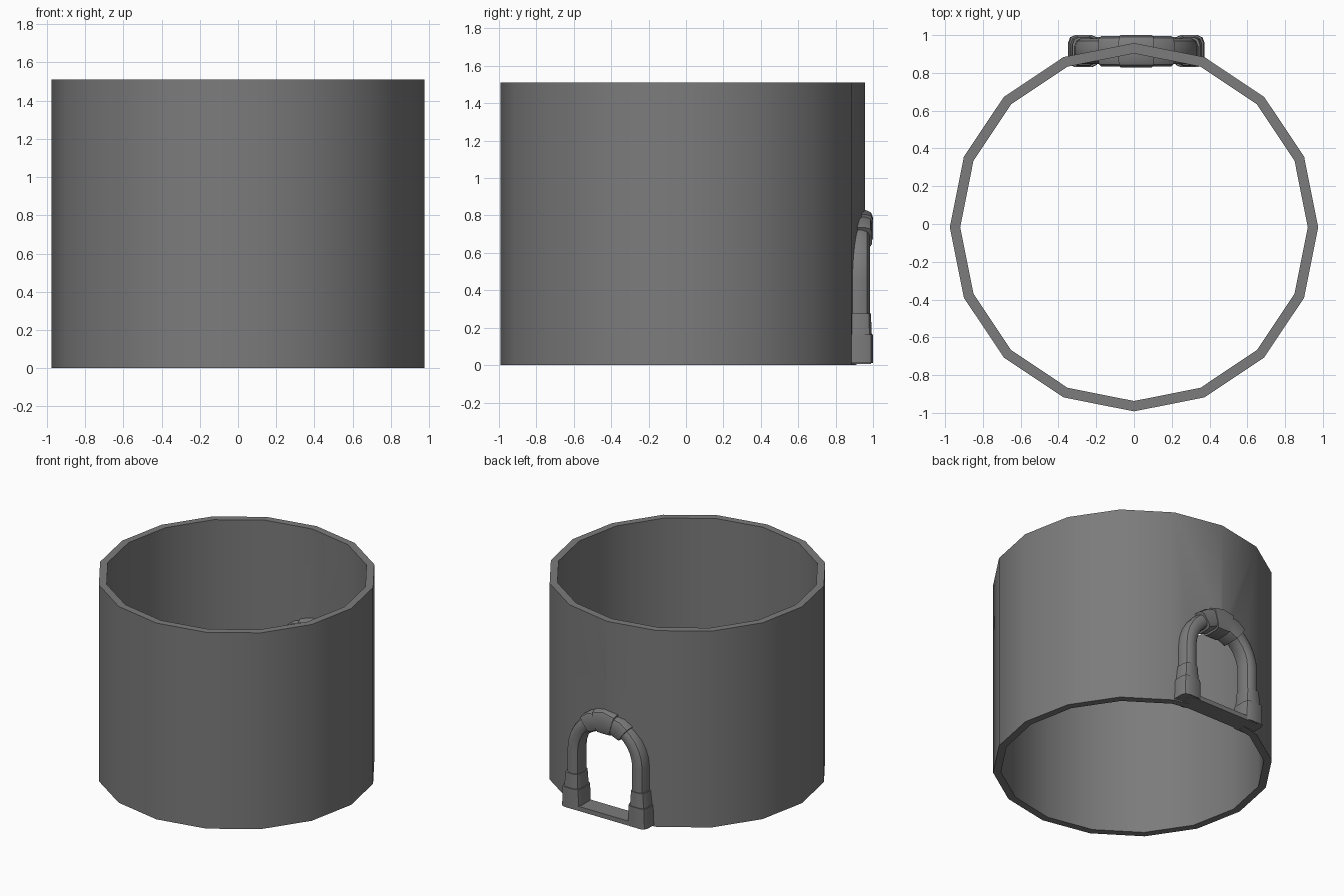
import bpy, bmesh, math
from mathutils import Vector

if "Cube" in bpy.data.objects:
    bpy.data.objects.remove(bpy.data.objects["Cube"])

stone = bpy.data.materials.new("dark_grey_stone")
stone.diffuse_color = (0.2, 0.2, 0.2, 1)
stone.use_nodes = True
stone.node_tree.nodes["Principled BSDF"].inputs["Base Color"].default_value = stone.diffuse_color
CX, CY = 0.012, 0.915          # door frame centre line
A, B, Z0 = 0.275, 0.285, 0.45  # arch half width, rise, spring height


def make(name, bm, smooth=35):
    bmesh.ops.recalc_face_normals(bm, faces=bm.faces[:])
    me = bpy.data.meshes.new(name)
    bm.to_mesh(me)
    bm.free()
    ob = bpy.data.objects.new(name, me)
    bpy.context.collection.objects.link(ob)
    me.materials.append(stone)
    bpy.ops.object.select_all(action='DESELECT')
    ob.select_set(True)
    bpy.context.view_layer.objects.active = ob
    if smooth:
        bpy.ops.object.shade_smooth_by_angle(angle=math.radians(smooth))
    return ob


def bridge(bm, rings, closed=False):
    n = len(rings[0])
    for i in range(len(rings) if closed else len(rings) - 1):
        a, b = rings[i], rings[(i + 1) % len(rings)]
        for j in range(n):
            k = (j + 1) % n
            bm.faces.new((a[j], a[k], b[k], b[j]))
    if not closed:
        bm.faces.new(rings[0])
        bm.faces.new(rings[-1])


def sweep(name, stations, power=0.75, sides=12):
    """stations: (x, z, normal angle, half thickness, half depth, y)"""
    bm = bmesh.new()
    rings = []
    for x, z, ang, t, d, y in stations:
        ring = []
        for j in range(sides):
            q = 2 * math.pi * (j + 0.5) / sides
            c, s = math.cos(q), math.sin(q)
            u = math.copysign(abs(c) ** power, c) * t
            v = math.copysign(abs(s) ** power, s) * d
            ring.append(bm.verts.new((CX + x + math.cos(ang) * u, y + v,
                                      z + math.sin(ang) * u)))
        rings.append(ring)
    bridge(bm, rings)
    return make(name, bm)


def arch(deg, t, d, y=CY):
    q = math.radians(deg)
    n = Vector((math.cos(q) / A, math.sin(q) / B))
    return (A * math.cos(q), Z0 + B * math.sin(q), math.atan2(n.y, n.x), t, d, y)


# round wall: 16-sided hollow ring
bm = bmesh.new()
rings = []
for i in range(16):
    q = 2 * math.pi * i / 16
    rings.append([bm.verts.new((r * math.sin(q), -0.017 + r * math.cos(q), z))
                  for r, z in ((0.975, 0), (0.975, 1.51), (0.92, 1.51), (0.92, 0))])
bridge(bm, rings, closed=True)
wall = make("round_wall", bm, 0)

# doorway cutter
bm = bmesh.new()
prof = [(-0.25, -0.1), (0.25, -0.1)]
prof += [(0.25 * math.cos(math.radians(a)), Z0 + 0.26 * math.sin(math.radians(a)))
         for a in range(0, 181, 15)]
rs = [[bm.verts.new((CX + x, y, z)) for x, z in prof] for y in (0.6, 1.3)]
bridge(bm, rs)
cutter = make("door_cutter", bm, 0)
mod = wall.modifiers.new("doorway", 'BOOLEAN')
mod.object = cutter
mod.operation = 'DIFFERENCE'
mod.solver = 'EXACT'
bpy.context.view_layer.objects.active = wall
bpy.ops.object.modifier_apply(modifier=mod.name)
bpy.data.objects.remove(cutter)
wall.select_set(True)
bpy.ops.object.shade_smooth_by_angle(angle=math.radians(30))

# arched door surround
T, D = 0.055, 0.07
path = [(A, 0.02, 0, T, D, CY)]
path += [arch(a, T, D) for a in range(0, 181, 12)]
path += [(-A, 0.02, math.pi, T, D, CY)]
sweep("door_arch", path)

# post bases in two steps
for s, side in ((1, "right"), (-1, "left")):
    sweep("post_base_" + side, [(s * 0.28, 0.01, 0, 0.082, 0.086, CY),
                                (s * 0.28, 0.165, 0, 0.076, 0.086, CY)], 0.45)
    sweep("post_collar_" + side, [(s * 0.28, 0.16, 0, 0.07, 0.08, CY),
                                  (s * 0.278, 0.275, 0, 0.06, 0.075, CY)], 0.55)

# arch stones around the crown
for name, mid, half, t, d in (("keystone", 90, 15, 0.095, 0.087),
                              ("arch_stone_right", 66, 12, 0.077, 0.082),
                              ("arch_stone_left", 114, 12, 0.077, 0.082)):
    sweep(name, [arch(mid - half, t * 0.9, d), arch(mid, t, d),
                 arch(mid + half, t * 0.9, d)], 0.45)

# door sill
bm = bmesh.new()
bmesh.ops.create_cube(bm, size=1)
for v in bm.verts:
    v.co = Vector((CX + v.co.x * 0.6, 0.92 + v.co.y * 0.14, 0.0225 + v.co.z * 0.035))
make("door_sill", bm, 0)
